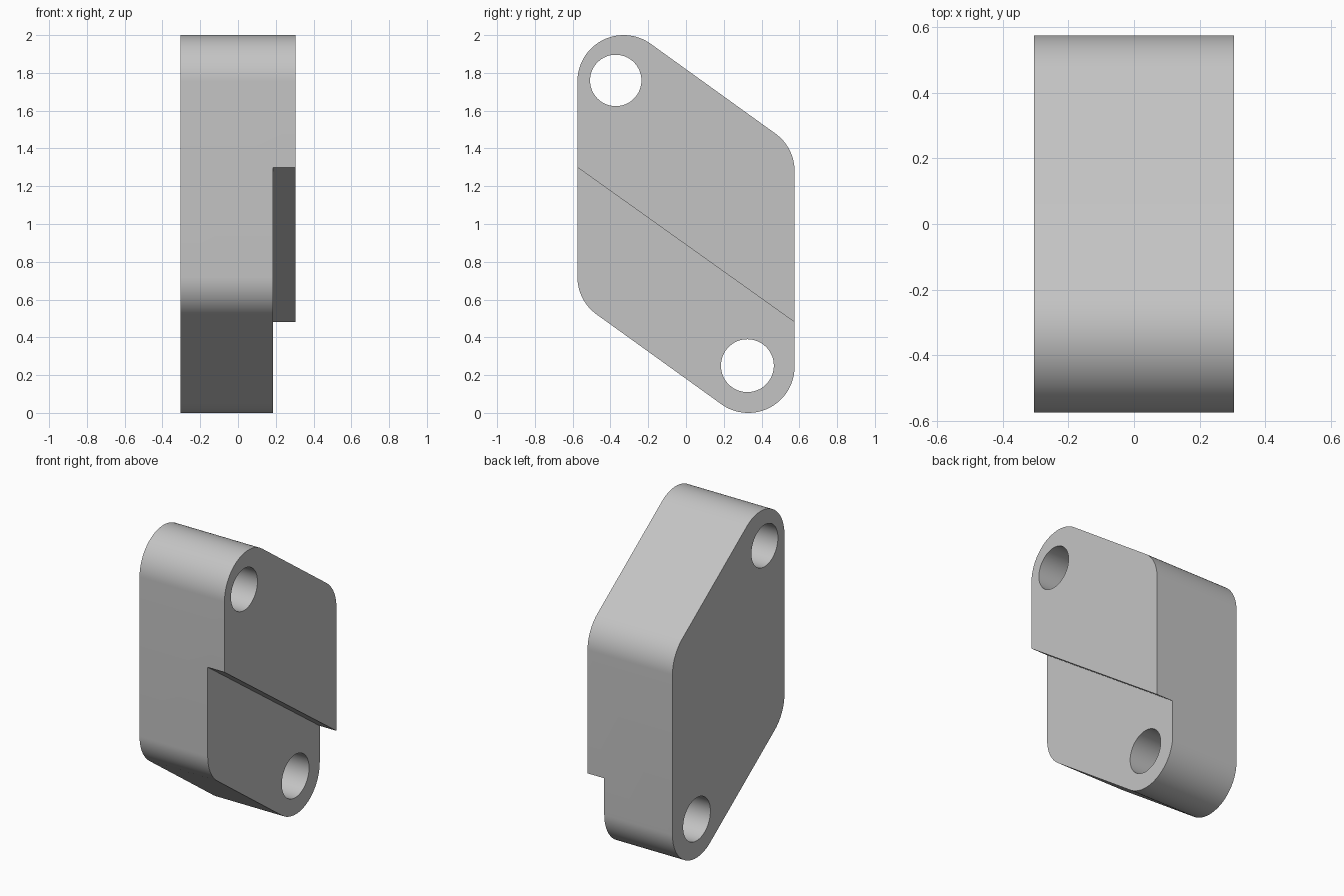
import bpy, bmesh
from math import radians, cos, sin, pi

if "Cube" in bpy.data.objects:
    bpy.data.objects.remove(bpy.data.objects["Cube"], do_unlink=True)

HALF, STEP, R, HY = 0.305, 0.185, 0.245, 0.33

grey = bpy.data.materials.new("plain_grey")
grey.use_nodes = True
grey.diffuse_color = (0.55, 0.55, 0.55, 1)
grey.node_tree.nodes["Principled BSDF"].inputs["Base Color"].default_value = grey.diffuse_color


def arc(y, z, radius, start, end, steps):
    """Points on an arc in the side plane."""
    angles = [radians(start + (end - start) * i / steps) for i in range(steps + 1)]
    return [(y + radius * cos(a), z + radius * sin(a)) for a in angles]


def prism(name, profile, x0, x1):
    """Extrude a side profile along x."""
    bm = bmesh.new()
    face = bm.faces.new([bm.verts.new((x0, y, z)) for y, z in profile])
    top = bmesh.ops.extrude_face_region(bm, geom=[face])["geom"]
    verts = [v for v in top if isinstance(v, bmesh.types.BMVert)]
    bmesh.ops.translate(bm, verts=verts, vec=(x1 - x0, 0, 0))
    bmesh.ops.recalc_face_normals(bm, faces=bm.faces)
    mesh = bpy.data.meshes.new(name)
    bm.to_mesh(mesh)
    bm.free()
    mesh.materials.append(grey)
    obj = bpy.data.objects.new(name, mesh)
    bpy.context.collection.objects.link(obj)
    return obj


# Slanted plate with four rounded corners
normal = 54.4
outline = (arc(-HY, 2 - R, R, 180, normal, 32)
           + arc(HY, 1.28, R, normal, 0, 16)
           + arc(HY, R, R, 0, normal - 180, 32)
           + arc(-HY, 0.72, R, normal - 180, -180, 16))
plate = prism("slanted_plate", outline, -HALF, HALF)

# Cutters: two bolt holes and the shallow step below the slanted line
cutters = [
    prism("upper_hole_cutter", arc(-0.372, 1.76, 0.136, 0, 354.375, 63), -1, 1),
    prism("lower_hole_cutter", arc(0.325, 0.25, 0.14, 0, 354.375, 63), -1, 1),
    prism("step_cutter", [(-1, 1.603), (1, 0.177), (1, -1), (-1, -1)], STEP, 1),
]
bpy.context.view_layer.objects.active = plate
plate.select_set(True)
for cutter in cutters:
    mod = plate.modifiers.new(cutter.name, "BOOLEAN")
    mod.operation = "DIFFERENCE"
    mod.solver = "EXACT"
    mod.object = cutter
    bpy.ops.object.modifier_apply(modifier=mod.name)
for cutter in cutters:
    bpy.data.objects.remove(cutter, do_unlink=True)

for obj in bpy.context.selected_objects:
    obj.select_set(obj == plate)
bpy.ops.object.shade_smooth_by_angle(angle=radians(30))
